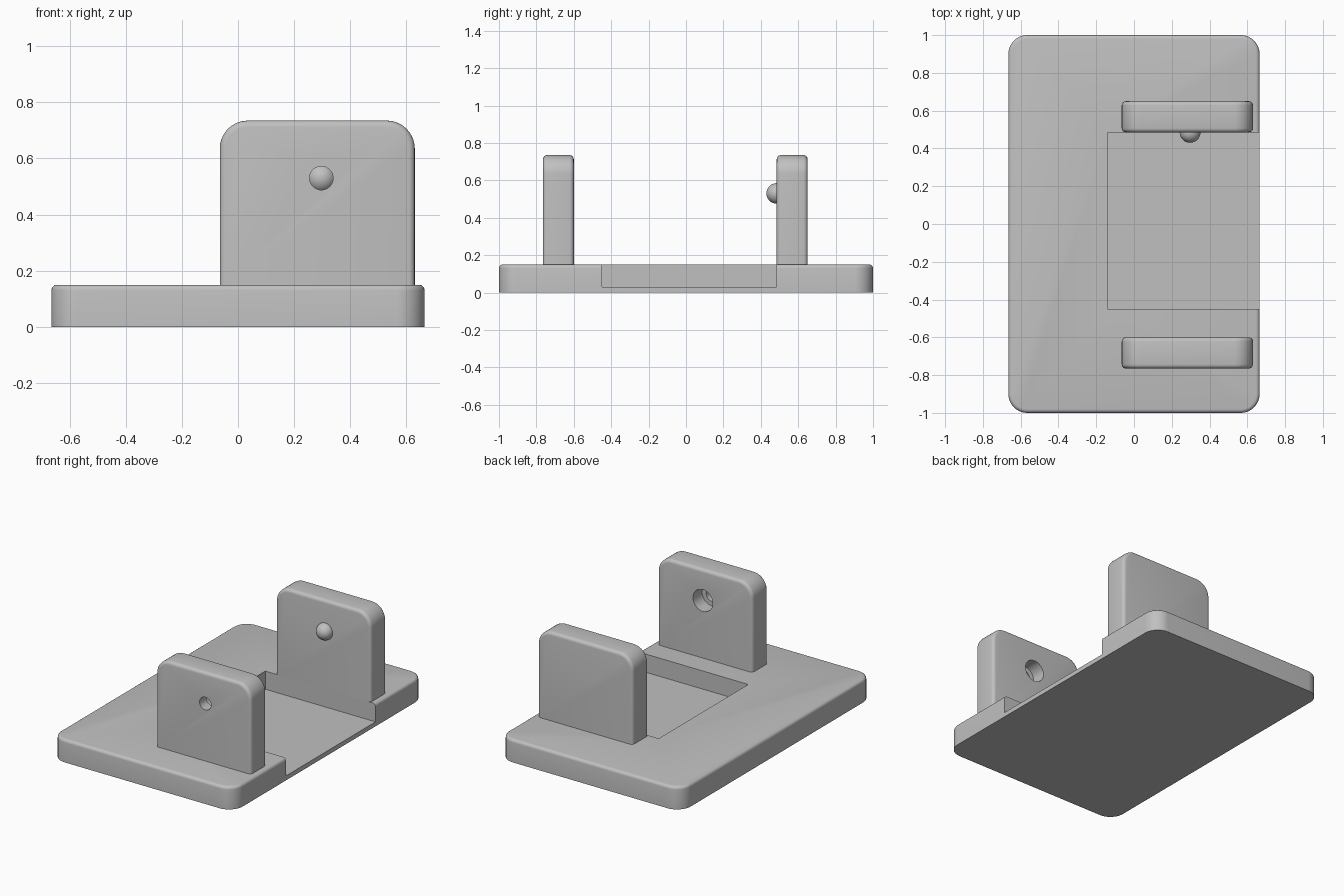
import bpy, bmesh, math
from mathutils import Matrix, Vector

default = bpy.data.objects.get("Cube")
if default:
    bpy.data.objects.remove(default)

GREY = (0.53, 0.53, 0.53, 1)
mat = bpy.data.materials.new("plain grey")
mat.use_nodes = True
mat.diffuse_color = GREY
mat.node_tree.nodes["Principled BSDF"].inputs["Base Color"].default_value = GREY


def add_object(name, bm):
    bmesh.ops.recalc_face_normals(bm, faces=bm.faces)
    mesh = bpy.data.meshes.new(name)
    bm.to_mesh(mesh)
    bm.free()
    mesh.materials.append(mat)
    obj = bpy.data.objects.new(name, mesh)
    bpy.context.collection.objects.link(obj)
    return obj


def box(low, high):
    low, high = Vector(low), Vector(high)
    bm = bmesh.new()
    bmesh.ops.create_cube(bm, size=1, matrix=Matrix.Translation((low + high) / 2)
                          @ Matrix.Diagonal((*(high - low), 1)))
    return bm


def bevel(bm, rule, radius, segments):
    edges = [e for e in bm.edges if rule(e.verts[0].co, e.verts[1].co)]
    bmesh.ops.bevel(bm, geom=edges, offset=radius, segments=segments,
                    profile=0.5, affect="EDGES", clamp_overlap=True)


def near(a, b):
    return abs(a - b) < 1e-4


def cut(obj, cutter):
    mod = obj.modifiers.new("cut", "BOOLEAN")
    mod.operation, mod.solver, mod.object = "DIFFERENCE", "EXACT", cutter
    activate(obj)
    bpy.ops.object.modifier_apply(modifier=mod.name)
    bpy.data.objects.remove(cutter)


def activate(obj):
    bpy.ops.object.select_all(action="DESELECT")
    obj.select_set(True)
    bpy.context.view_layer.objects.active = obj


def smooth(obj):
    activate(obj)
    bpy.ops.object.shade_smooth_by_angle(angle=math.radians(35))


def bore(radius, y0, y1):
    bm = bmesh.new()
    place = Matrix.Translation((PIN_X, (y0 + y1) / 2, PIN_Z)) @ Matrix.Rotation(math.pi / 2, 4, "X")
    bmesh.ops.create_cone(bm, cap_ends=True, segments=40, radius1=radius,
                          radius2=radius, depth=y1 - y0, matrix=place)
    return add_object("bore_cutter", bm)


BASE_TOP, WALL_TOP = 0.15, 0.735
PIN_X, PIN_Z = 0.297, 0.53

# Base plate: rounded corners, softened top rim
bm = box((-0.665, -1, 0), (0.665, 1, BASE_TOP))
bevel(bm, lambda a, b: near(a.x, b.x) and near(a.y, b.y), 0.1, 10)
bevel(bm, lambda a, b: near(a.z, BASE_TOP) and near(b.z, BASE_TOP), 0.02, 4)
base = add_object("base_plate", bm)

# Pocket in the base, open on one side
cut(base, add_object("pocket_cutter", box((-0.14, -0.45, 0.03), (0.8, 0.485, 0.3))))
smooth(base)


# Upright plates with rounded top corners and softened edges
def upright(name, y0, y1):
    bm = box((-0.065, y0, BASE_TOP), (0.63, y1, WALL_TOP))
    bevel(bm, lambda a, b: near(a.z, WALL_TOP) and near(b.z, WALL_TOP)
          and near(a.x, b.x), 0.1, 10)
    bevel(bm, lambda a, b: near(a.y, b.y) and a.z + b.z > 2 * BASE_TOP + 0.01, 0.022, 4)
    return add_object(name, bm)


front = upright("front_upright", -0.765, -0.6)
back = upright("back_upright", 0.485, 0.65)

# Stepped hole through the front upright, wide on the inner side
cut(front, bore(0.042, -0.9, -0.5))
cut(front, bore(0.072, -0.695, -0.5))
smooth(front)
smooth(back)

# Round pivot bump on the back upright
bm = bmesh.new()
bmesh.ops.create_uvsphere(bm, u_segments=32, v_segments=16, radius=0.055,
                          matrix=Matrix.Translation((PIN_X, 0.485, PIN_Z)))
smooth(add_object("pivot_bump", bm))
